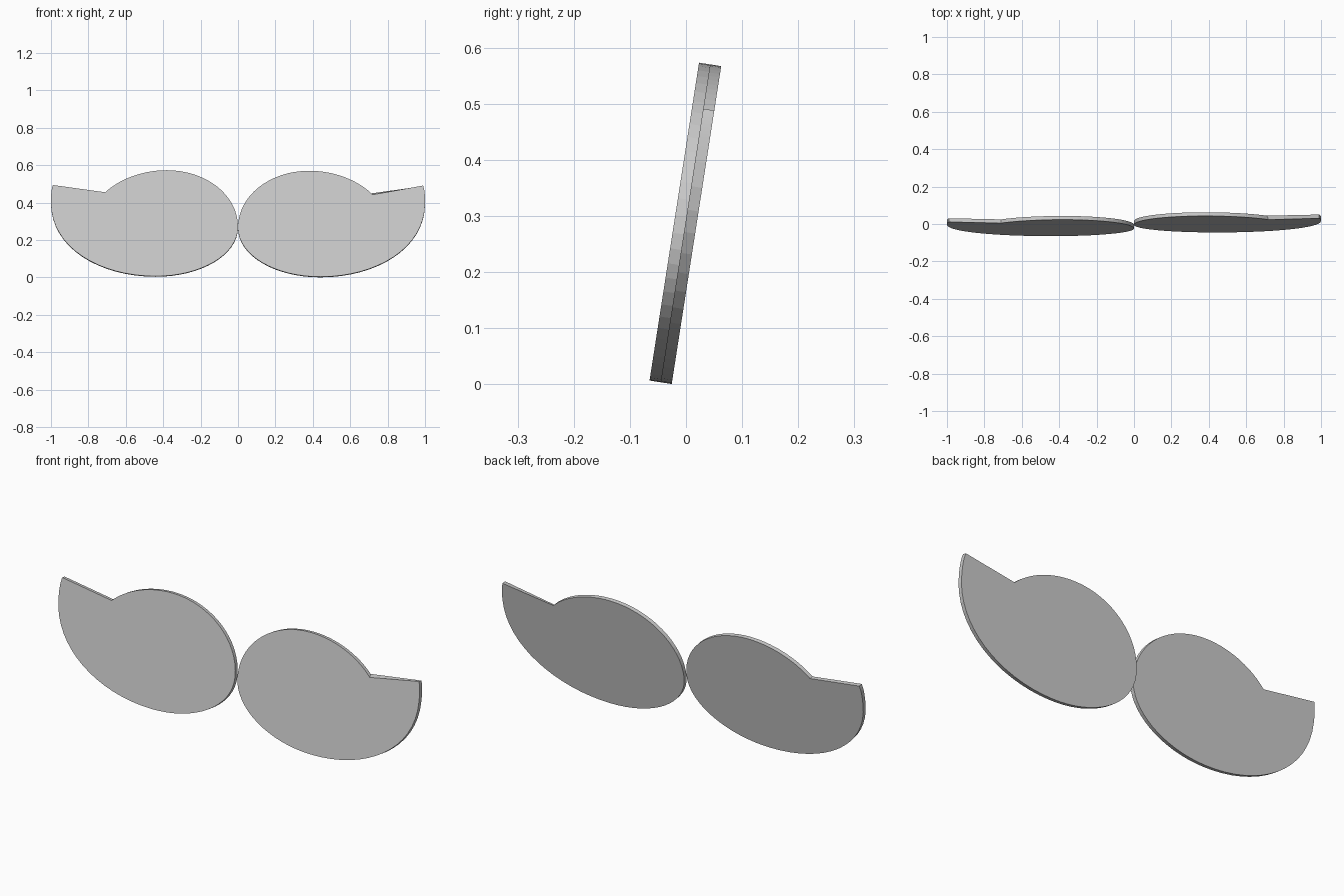
import bpy, bmesh
from math import cos, radians
from mathutils import Vector
from mathutils.geometry import interpolate_bezier

cube = bpy.data.objects.get("Cube")
if cube:
    bpy.data.objects.remove(cube)

TILT = radians(8.85)      # both halves lean back
THICK = 0.02
SEGMENTS = 16

grey = bpy.data.materials.new("light grey")
grey.use_nodes = True
colour = (0.6, 0.6, 0.6, 1)
grey.diffuse_color = colour
grey.node_tree.nodes["Principled BSDF"].inputs["Base Color"].default_value = colour

# Outline of one half: start, two handles and end of each curved run (x, z)
NOTCH = (0.71, 0.455)
RUNS = [
    [(0, 0.27), (0, 0.44), (0.17, 0.573), (0.38, 0.573)],         # inner top
    [(0.38, 0.573), (0.52, 0.573), (0.64, 0.52), NOTCH],          # outer top
    [(0.99, 0.494), (1.0, 0.46), (1.0, 0.43), (1.0, 0.4)],        # tip side
    [(1.0, 0.4), (1.0, 0.16), (0.74, 0.0065), (0.44, 0.0065)],    # outer belly
    [(0.44, 0.0065), (0.2, 0.0065), (0, 0.12), (0, 0.27)],        # inner belly
]


def outline():
    points = []
    for run in RUNS:
        a, h1, h2, b = (Vector((x, 0, z / cos(TILT))) for x, z in run)
        for p in interpolate_bezier(a, h1, h2, b, SEGMENTS + 1):
            if not points or (p - points[-1]).length > 1e-5:
                points.append(p)
    return points[:-1]


def make_half(name, side, depth, notch_drop):
    """Flat slab; its front face lies at the given depth."""
    bm = bmesh.new()
    front = [bm.verts.new((side * p.x, depth, p.z)) for p in outline()]
    face = bm.faces.new(front)
    back = bmesh.ops.extrude_face_region(bm, geom=[face])["geom"]
    bmesh.ops.translate(bm, vec=(0, THICK, 0),
                        verts=[v for v in back if isinstance(v, bmesh.types.BMVert)])
    # Bevelled notch: its front corner sits a little lower
    corner = Vector((side * NOTCH[0], depth, NOTCH[1] / cos(TILT)))
    v = min(bm.verts, key=lambda v: (v.co - corner).length)
    v.co += Vector((side * notch_drop, 0, -notch_drop))
    bmesh.ops.recalc_face_normals(bm, faces=bm.faces)
    mesh = bpy.data.meshes.new(name)
    bm.to_mesh(mesh)
    bm.free()
    mesh.materials.append(grey)
    half = bpy.data.objects.new(name, mesh)
    half.location.y = -0.066
    half.rotation_euler.x = -TILT
    bpy.context.collection.objects.link(half)


# The right half sits directly in front of the left half's plane
make_half("right_moustache_half", -1, 0, 0)
make_half("left_moustache_half", 1, THICK, 0.01)
